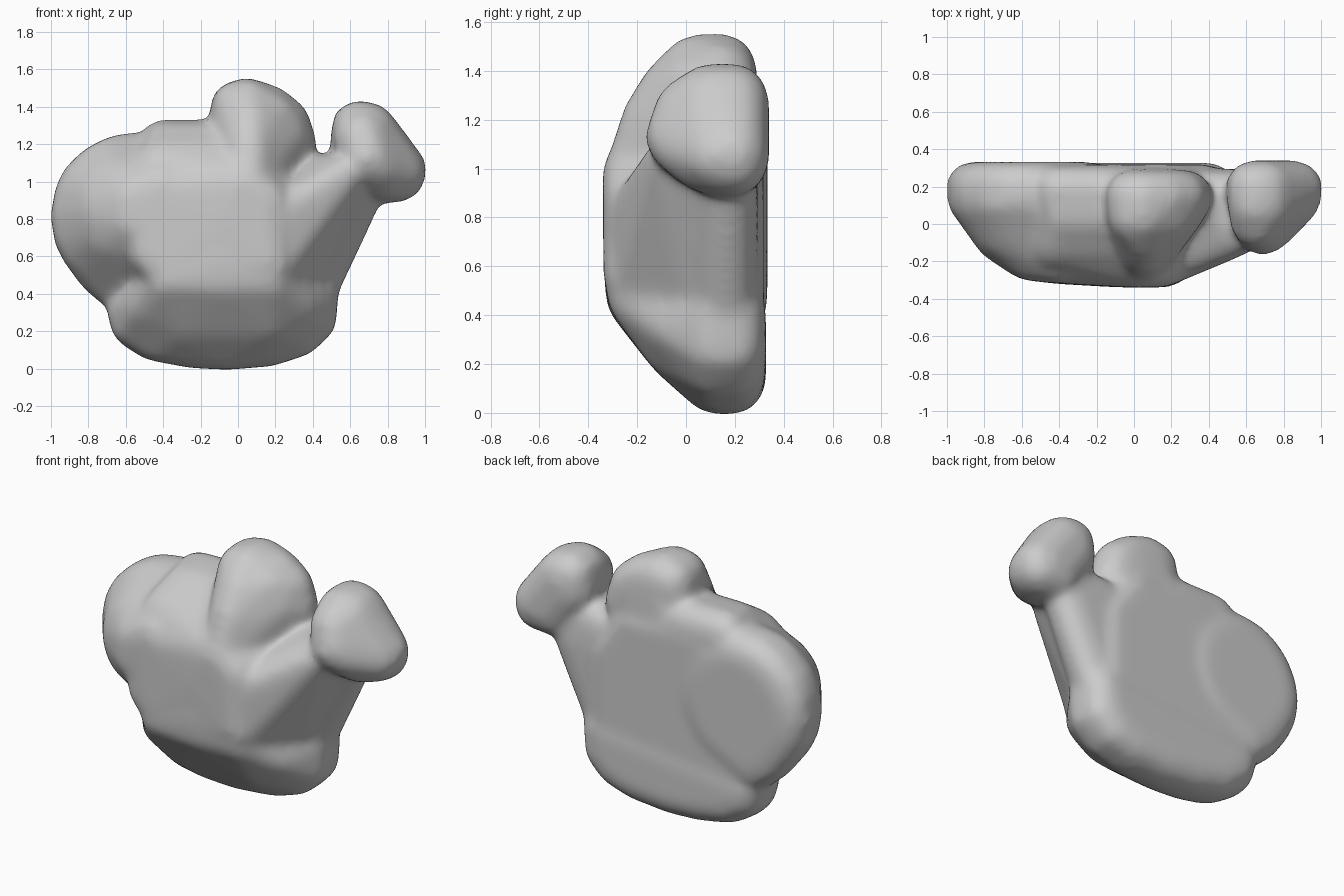
import bpy, bmesh, math
from mathutils import Matrix

clay = bpy.data.materials.new("grey clay")
clay.diffuse_color = (0.6, 0.6, 0.6, 1)

bm = bmesh.new()

def hull(balls):
    """Add a rounded solid: the convex hull of balls (x, y, z, radius)."""
    part = bmesh.new()
    for x, y, z, r in balls:
        bmesh.ops.create_icosphere(part, subdivisions=2, radius=r,
                                   matrix=Matrix.Translation((x, y, z)))
    res = bmesh.ops.convex_hull(part, input=part.verts)
    junk = [g for g in res["geom_interior"] if isinstance(g, bmesh.types.BMVert)]
    bmesh.ops.delete(part, geom=junk, context='VERTS')
    bmesh.ops.recalc_face_normals(part, faces=part.faces)
    tmp = bpy.data.meshes.new("tmp")
    part.to_mesh(tmp)
    part.free()
    bm.from_mesh(tmp)
    bpy.data.meshes.remove(tmp)

def rim(points, y, r):
    return [(x, y, z, r) for x, z in points]

def ring(cx, cz, radius, n=20):
    return [(cx + radius * math.cos(a * math.tau / n),
             cz + radius * math.sin(a * math.tau / n)) for a in range(n)]

# round lobe on the left
hull(rim(ring(-0.56, 0.815, 0.315) + [(-0.63, 0.43), (-0.73, 0.51)], 0.2, 0.125)
     + rim(ring(-0.56, 0.82, 0.31), 0.13, 0.125)
     + rim(ring(-0.55, 0.84, 0.19), -0.06, 0.12)
     + [(x, y, z, 0.1) for x, y, z in ((-0.57, -0.195, 0.78), (-0.57, -0.195, 0.92),
                                       (-0.4, -0.21, 0.7), (-0.4, -0.21, 1.0))])

# central block
hull(rim([(-0.41, 1.21), (-0.15, 1.21), (0.25, 1.1), (0.4, 0.8), (0.4, 0.45),
          (-0.5, 0.45), (-0.5, 1.1)], 0.19, 0.115)
     + [(x, 0.04, 1.19, 0.12) for x in (-0.38, -0.1)]
     + [(x, -0.1, 1.1, 0.12) for x in (-0.42, -0.05)]
     + [(x, y, z, 0.105) for x, y, z in
        ((-0.48, -0.2, 0.62), (-0.48, -0.2, 0.95), (0.05, -0.228, 1.0), (0.16, -0.225, 0.9),
         (0.18, -0.225, 0.55), (-0.1, -0.225, 0.8), (-0.37, -0.21, 0.5))])

# base bulging downwards, thick along the rim
foot = [(-0.57, 0.31), (-0.55, 0.24), (-0.44, 0.17), (-0.25, 0.135), (-0.05, 0.125),
        (0.18, 0.145), (0.32, 0.19), (0.4, 0.27), (0.41, 0.42)]
hull(rim(foot, 0.195, 0.125) + rim(foot, 0.12, 0.125)
     + [(x, -0.04, z, 0.12) for x, z in ((-0.48, 0.34), (-0.3, 0.26), (0.16, 0.26), (0.31, 0.36))]
     + [(x, -0.21, 0.47, 0.105) for x in (-0.38, 0.17)]
     + [(-0.1, -0.215, 0.46, 0.105), (-0.1, -0.225, 0.6, 0.105)])

# rounded lobe on top
hull(rim([(-0.01, 1.4), (0.05, 1.415), (0.17, 1.375), (0.25, 1.31), (0.285, 1.2),
          (-0.03, 1.2)], 0.148, 0.135)
     + [(0.0, 0.04, 1.4, 0.135), (0.05, 0.04, 1.41, 0.135), (0.17, 0.04, 1.34, 0.135),
        (0.24, 0.06, 1.24, 0.13), (0.06, -0.05, 1.32, 0.135), (0.06, -0.13, 1.19, 0.135),
        (0.05, -0.225, 0.97, 0.11)])

# arm column on the right
hull([(0.42, 0.17, 0.43, 0.115), (0.64, 0.17, 0.9, 0.115), (0.62, 0.15, 1.05, 0.12),
      (0.42, 0.17, 1.03, 0.11), (0.2, 0.17, 0.9, 0.12), (0.38, 0.05, 1.0, 0.11),
      (0.2, 0.08, 0.6, 0.11), (0.38, 0.1, 0.43, 0.11)])

# ridge running from the front up along the arm
hull([(0.16, -0.225, 0.79, 0.105), (0.18, -0.21, 0.52, 0.1), (0.56, -0.065, 1.03, 0.1),
      (0.62, 0.1, 0.95, 0.1), (0.42, 0.1, 1.03, 0.11), (0.2, 0.08, 0.6, 0.1),
      (0.38, 0.05, 0.5, 0.1)])

# flared tip of the arm
hull(rim([(0.64, 1.29), (0.7, 1.28), (0.87, 1.06), (0.86, 1.03), (0.76, 1.025),
          (0.63, 1.2)], 0.195, 0.137)
     + [(0.645, 0.1, 1.29, 0.137), (0.7, 0.1, 1.28, 0.137), (0.86, 0.13, 1.05, 0.135),
        (0.78, 0.08, 1.035, 0.135), (0.66, 0.01, 1.23, 0.14), (0.69, -0.03, 1.13, 0.135),
        (0.74, 0.0, 1.09, 0.13)])

# flat back bridging the lobes
back = [(-0.85, 0.7), (-0.85, 0.95), (-0.6, 1.1), (-0.2, 1.14), (0.2, 1.14),
        (0.3, 1.0), (0.38, 0.9), (0.38, 0.45), (0.36, 0.3), (0.1, 0.2), (-0.4, 0.22),
        (-0.58, 0.38)]
hull(rim(back, 0.24, 0.07))
hull(rim([(0.03, 1.36), (0.18, 1.32)], 0.2, 0.085)
     + rim([(-0.2, 0.95), (0.25, 0.95)], 0.24, 0.07))

mesh = bpy.data.meshes.new("blob_body")
bm.to_mesh(mesh)
bm.free()
mesh.materials.append(clay)
body = bpy.data.objects.new("blob_body", mesh)
bpy.context.collection.objects.link(body)

# fuse the lobes into one soft skin, then regain the size lost by smoothing
fuse = body.modifiers.new("fuse", 'REMESH')
fuse.mode = 'VOXEL'
fuse.voxel_size = 0.022
fuse.use_smooth_shade = True
soft = body.modifiers.new("soften", 'SMOOTH')
soft.factor = 0.5
soft.iterations = 20
swell = body.modifiers.new("swell", 'DISPLACE')
swell.strength = 0.008
swell.mid_level = 0.0
